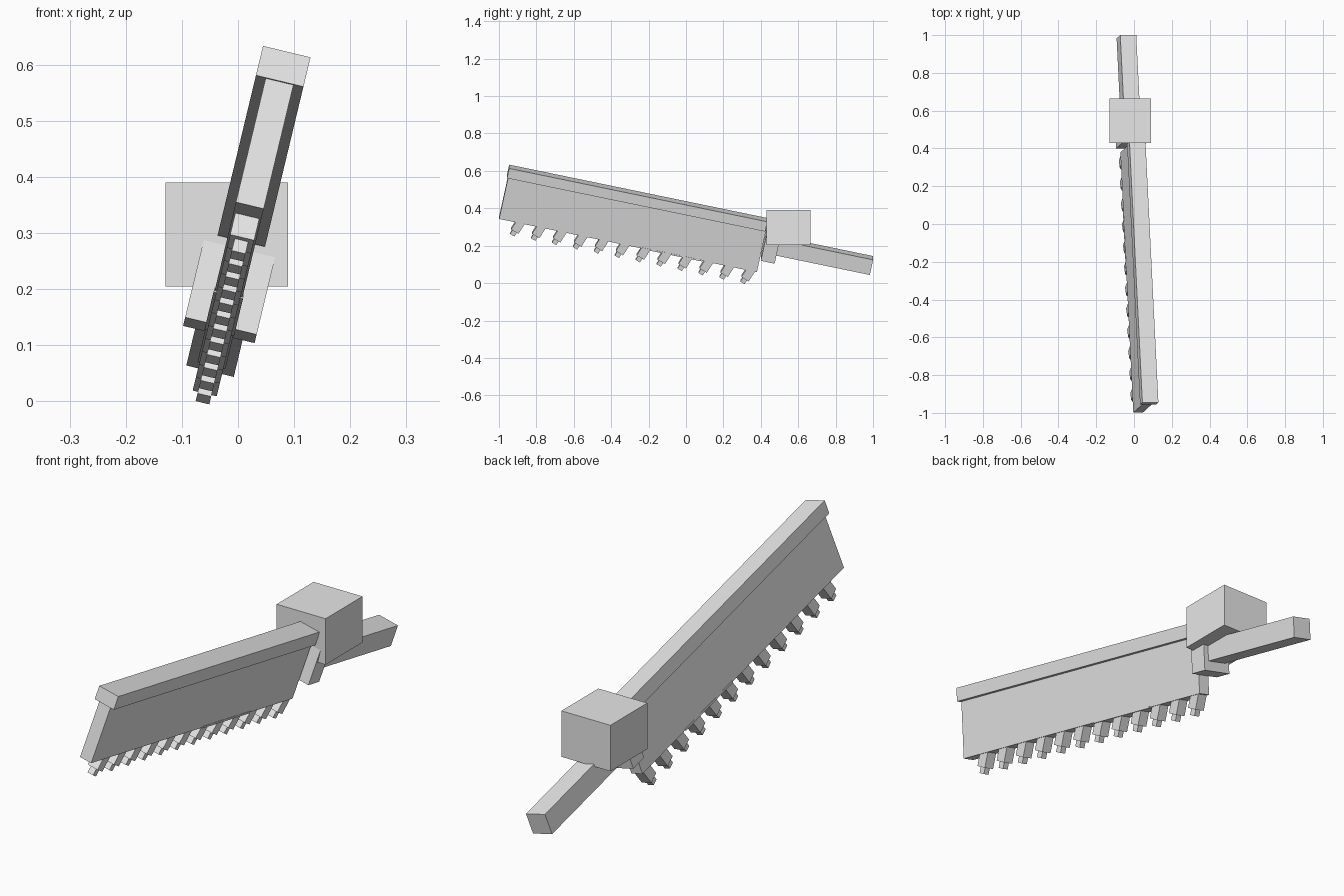
import bpy, bmesh, math
from mathutils import Matrix, Vector

if "Cube" in bpy.data.objects:
    bpy.data.objects.remove(bpy.data.objects["Cube"])

grey = bpy.data.materials.new("plain_grey")
grey.diffuse_color = (0.8, 0.8, 0.8, 1)
grey.use_nodes = True
grey.node_tree.nodes["Principled BSDF"].inputs["Base Color"].default_value = grey.diffuse_color

# Tool frame: x = thickness, -y = toward the tip, z = toward the spine
TILT = Matrix.Rotation(math.radians(13.5), 4, 'Y') @ Matrix.Rotation(math.radians(-12), 4, 'X')
CX = -0.061  # centre plane of the tool


def add_box(bm, lo, hi, m=Matrix()):
    lo, hi = Vector(lo), Vector(hi)
    size = Matrix.Diagonal((*(hi - lo), 1))
    bmesh.ops.create_cube(bm, size=1, matrix=m @ Matrix.Translation((lo + hi) / 2) @ size)


def finish(name, bm):
    me = bpy.data.meshes.new(name)
    bm.to_mesh(me)
    bm.free()
    me.materials.append(grey)
    ob = bpy.data.objects.new(name, me)
    bpy.context.collection.objects.link(ob)
    return ob


def bar(name, width, l0, l1, w0, w1):
    """Box along the tool: l runs toward the tip, w toward the spine."""
    bm = bmesh.new()
    add_box(bm, (CX - width / 2, -l1, w0), (CX + width / 2, -l0, w1), TILT)
    finish(name, bm)


# Blade, thick spine, cross guard and grip
bar("blade", 0.051, -0.36, 1.049, 0.129, 0.375)
bar("spine", 0.087, -0.356, 1.055, 0.361, 0.416)
bar("guard", 0.131, -0.441, -0.3655, 0.204, 0.37)
bar("grip", 0.087, -0.953, -0.43, 0.244, 0.329)
# Thin strip along the lower edge of the blade
bar("edge_strip", 0.054, -0.06, 0.27, 0.126, 0.134)

# Raked teeth: wide root and narrow tip
for i in range(12):
    l = -0.325 + i * 0.1144
    m = TILT @ Matrix.Translation((CX, -l, 0.129)) @ Matrix.Rotation(math.radians(-20), 4, 'X')
    bm = bmesh.new()
    add_box(bm, (-0.022, -0.023, -0.055), (0.022, 0.023, 0.02), m)
    add_box(bm, (-0.0125, -0.0135, -0.081), (0.0125, 0.0135, -0.05), m)
    finish(f"tooth_{i + 1}", bm)

# Upright block gripping the handle
bm = bmesh.new()
add_box(bm, (-0.129, 0.43, 0.205), (0.089, 0.665, 0.39))
finish("hand_block", bm)
